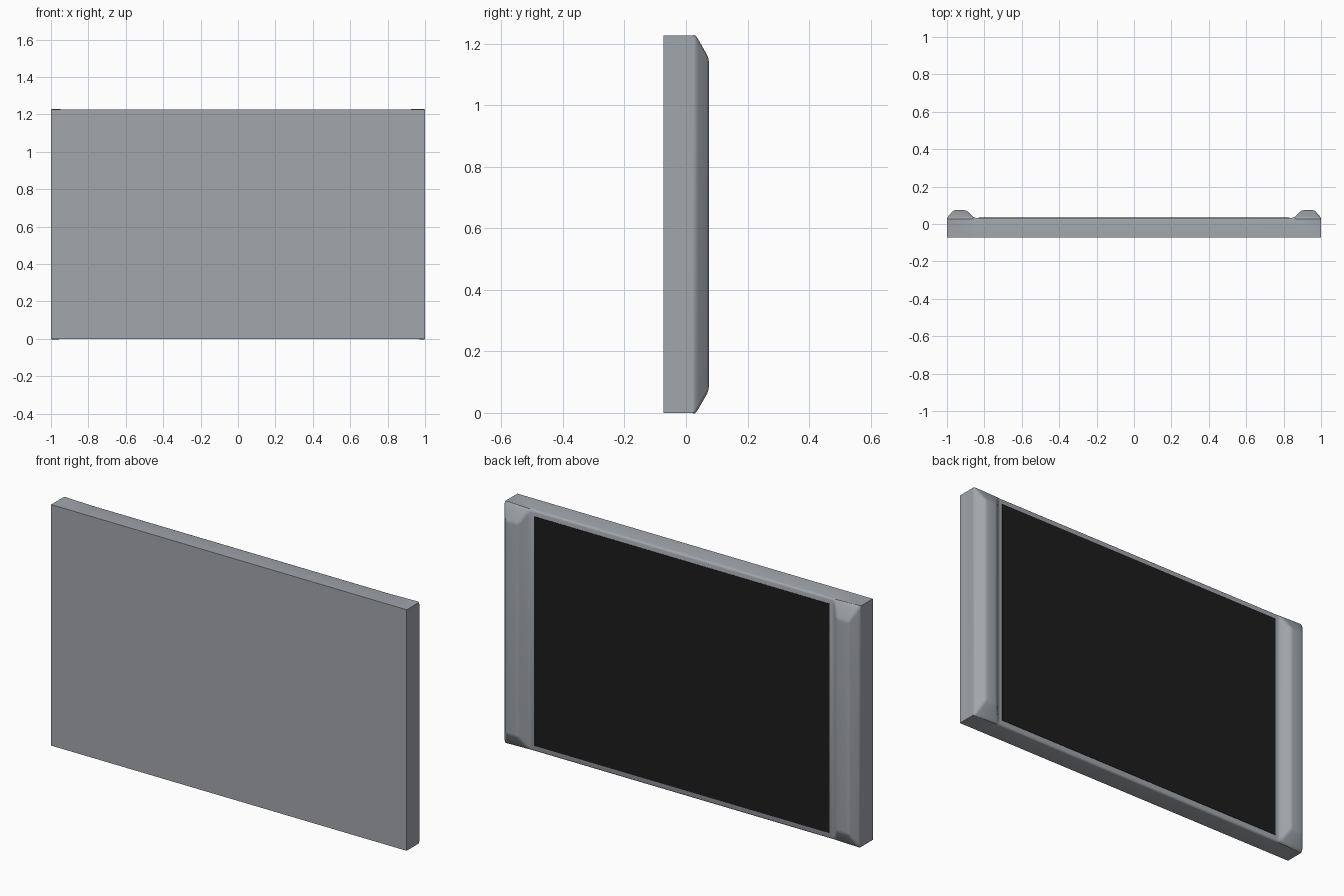
import bpy, bmesh, math

if "Cube" in bpy.data.objects:
    bpy.data.objects.remove(bpy.data.objects["Cube"])

H = 1.226                      # height
FRONT, BACK, TOP = -0.073, 0.033, 0.074   # y levels: front, panel back, rail crest


def material(name, rgb):
    m = bpy.data.materials.new(name)
    m.diffuse_color = (*rgb, 1)
    m.use_nodes = True
    m.node_tree.nodes["Principled BSDF"].inputs["Base Color"].default_value = m.diffuse_color
    return m


def finish(bm, name, mat):
    bmesh.ops.recalc_face_normals(bm, faces=bm.faces)
    me = bpy.data.meshes.new(name)
    bm.to_mesh(me)
    bm.free()
    ob = bpy.data.objects.new(name, me)
    bpy.context.collection.objects.link(ob)
    me.materials.append(mat)
    return ob


grey = material("silver_grey", (0.36, 0.38, 0.41))
black = material("screen_black", (0.012, 0.012, 0.012))

# Panel: three strips side by side, pushed back into a slab
bm = bmesh.new()
xs = (-1, -0.855, 0.855, 1)
low = [bm.verts.new((x, FRONT, 0)) for x in xs]
high = [bm.verts.new((x, FRONT, H)) for x in xs]
strips = [bm.faces.new((low[i], low[i + 1], high[i + 1], high[i])) for i in range(3)]
ext = bmesh.ops.extrude_face_region(bm, geom=strips, use_keep_orig=True)["geom"]
for v in ext:
    if isinstance(v, bmesh.types.BMVert):
        v.co.y = BACK

# Side rails: outer strips raised, tapered on all four sides
outer = [f for f in ext if isinstance(f, bmesh.types.BMFace)
         and abs(f.calc_center_median().x) > 0.5]
for f in bmesh.ops.extrude_discrete_faces(bm, faces=outer)["faces"]:
    for v in f.verts:
        side = math.copysign(1, v.co.x)
        v.co.x = side * (0.965 if abs(v.co.x) > 0.95 else 0.897)
        v.co.y = TOP
        v.co.z = 0.072 if v.co.z < H / 2 else H - 0.072

# Soften the rear edges, leave the front crisp
bmesh.ops.recalc_face_normals(bm, faces=bm.faces)
edges = [e for e in bm.edges if min(v.co.y for v in e.verts) > BACK - 0.001
         and e.calc_face_angle(0) > 0.2]
bmesh.ops.bevel(bm, geom=edges, offset=0.011, segments=3, profile=0.5,
                affect='EDGES', clamp_overlap=True)
panel = finish(bm, "panel_with_side_rails", grey)

# Screen plate on the back, between the rails
bm = bmesh.new()
bmesh.ops.create_cube(bm, size=1)
for v in bm.verts:
    v.co = (v.co.x * 1.664, BACK + v.co.y * 0.004, H / 2 + v.co.z * (H - 0.06))
finish(bm, "screen", black)

bpy.ops.object.select_all(action='DESELECT')
panel.select_set(True)
bpy.context.view_layer.objects.active = panel
bpy.ops.object.shade_smooth_by_angle(angle=math.radians(30))
